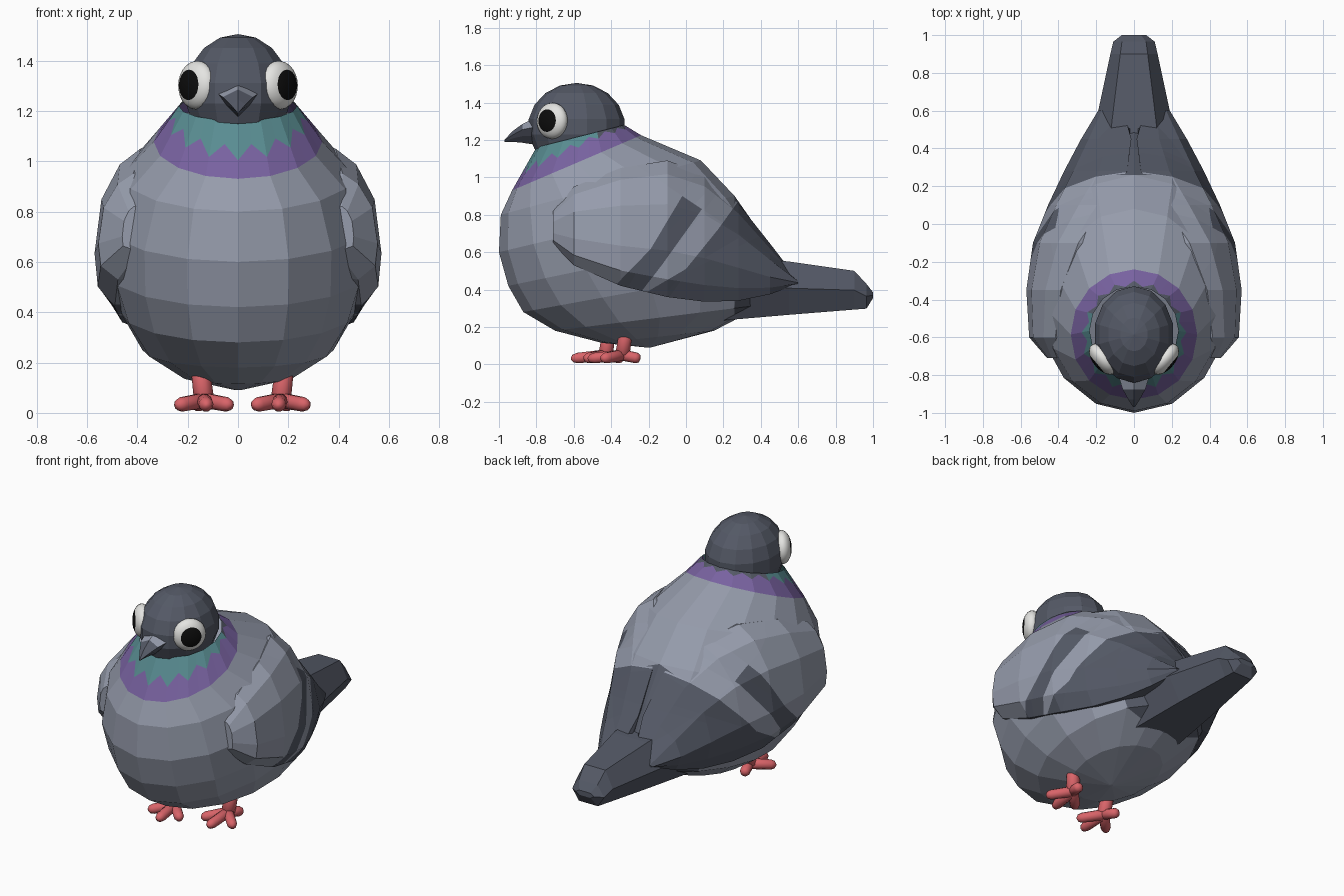
import bpy, bmesh, math
from mathutils import Vector, Matrix

if "Cube" in bpy.data.objects:
    bpy.data.objects.remove(bpy.data.objects["Cube"])


def mat(name, r, g, b):
    m = bpy.data.materials.new(name)
    m.diffuse_color = (r, g, b, 1)
    m.use_nodes = True
    m.node_tree.nodes["Principled BSDF"].inputs["Base Color"].default_value = m.diffuse_color
    return m


LIGHT = mat("light grey", .305, .333, .413)
DARK = mat("slate grey", .089, .1, .133)
TEAL = mat("teal", .098, .262, .283)
PURPLE = mat("purple", .188, .122, .352)
PINK = mat("pink", .694, .127, .141)
WHITE = mat("eye white", .78, .78, .76)
BLACK = mat("black", .004, .004, .004)


def finish(bm, name, mats, rule=None, smooth=False):
    bmesh.ops.recalc_face_normals(bm, faces=bm.faces)
    for f in bm.faces:
        f.smooth = smooth
        if rule:
            f.material_index = rule(f.calc_center_median())
    me = bpy.data.meshes.new(name)
    bm.to_mesh(me)
    bm.free()
    for m in mats:
        me.materials.append(m)
    ob = bpy.data.objects.new(name, me)
    bpy.context.collection.objects.link(ob)
    return ob


def loft(rings, cap=True):
    """Skin a list of closed rings that have the same point count."""
    bm = bmesh.new()
    vs = [[bm.verts.new(p) for p in r] for r in rings]
    n = len(rings[0])
    for a, b in zip(vs, vs[1:]):
        for i in range(n):
            j = (i + 1) % n
            bm.faces.new((a[i], a[j], b[j], b[i]))
    if cap:
        bm.faces.new(vs[0])
        bm.faces.new(vs[-1])
    return bm


def cut(bm, a, b):
    """Slice along the side-view line a-b, given as (y, z)."""
    bmesh.ops.bisect_plane(bm, geom=bm.verts[:] + bm.edges[:] + bm.faces[:], dist=1e-5,
                           plane_co=(0, *a), plane_no=(0, b[1] - a[1], a[0] - b[0]))


def tilted(yf, zf, yb, zb, w, n=16):
    """Tilted ellipse through a front and a back point of the side profile."""
    out = []
    for i in range(n):
        t = 2 * math.pi * i / n
        k = (1 - math.cos(t)) / 2
        out.append(Vector((w * math.sin(t), yf + (yb - yf) * k, zf + (zb - zf) * k)))
    return out


# Body
neck = (-.80, 1.16, -.33, 1.28, .235)
collar = (-.93, .93, -.24, 1.225, .335)
rings = [tilted(*r) for r in (
    collar, (-.99, .80, .08, 1.09, .46), (-1.0, .60, .26, .90, .525),
    (-.95, .42, .40, .70, .52), (-.87, .28, .50, .53, .47),
    (-.70, .18, .42, .32, .38), (-.45, .115, .15, .18, .23), (-.21, .09, -.19, .09, .01))]
bm = loft(rings)
cut(bm, (.26, 0), (.26, 1))
finish(bm, "body", [LIGHT, DARK], lambda c: int(c.y > .26))

# Collar with a zigzag boundary between its colours
def doubled(r):
    out = []
    for i, p in enumerate(r):
        out += [p, (p + r[(i + 1) % len(r)]) / 2]
    return out


top, low = doubled(tilted(*neck)), doubled(tilted(*collar))
zig = []
for i in range(32):
    c = math.cos(2 * math.pi * i / 32)
    f = max(.3 + .25 * c, .2) + (.13 if i % 2 == 0 else -.13)
    zig.append(top[i].lerp(low[i], f))
bm = loft([top, zig, low], cap=False)
for k, f in enumerate(bm.faces):
    c = math.cos(2 * math.pi * (k % 32 + .5) / 32)
    f.material_index = 1 if k >= 32 else (0 if c > -.45 else 2)
finish(bm, "collar", [TEAL, PURPLE, DARK])

# Head
bm = bmesh.new()
bmesh.ops.create_uvsphere(bm, u_segments=14, v_segments=9, radius=1,
                          matrix=Matrix.Translation((0, -.585, 1.27)) @ Matrix.Diagonal((.215, .26, .235, 1)))
finish(bm, "head", [DARK])

# Beak with a pale patch on top
def beak_ring(y, zt, zm, zb, w):
    return [(0, y, zt), (w, y, zm), (w * .6, y, (zm + zb) / 2), (0, y, zb),
            (-w * .6, y, (zm + zb) / 2), (-w, y, zm)]


bm = loft([beak_ring(-.78, 1.33, 1.275, 1.17, .09), beak_ring(-.875, 1.285, 1.255, 1.185, .06),
           beak_ring(-.93, 1.245, 1.225, 1.19, .03), beak_ring(-.97, 1.20, 1.197, 1.19, .005)])
finish(bm, "beak", [DARK, LIGHT], lambda c: int(c.z > 1.275 and c.y > -.875 and c.y < -.79))

# Tail
def tail_ring(y, zt, zb, w):
    zm = (zt + zb) / 2
    return [(.58 * w, y, zt), (w, y, zm), (.6 * w, y, zb),
            (-.6 * w, y, zb), (-w, y, zm), (-.58 * w, y, zt)]


bm = loft([tail_ring(.2, .58, .235, .26), tail_ring(.55, .55, .265, .2), tail_ring(.9, .5, .293, .125),
           tail_ring(.965, .43, .298, .11), tail_ring(1.0, .385, .355, .065)])
finish(bm, "tail", [DARK])

# Wings: y, top z, low z, half width, top inset share
WING = [(-.71, .82, .64, .46, .9), (-.60, .95, .53, .555, .75), (-.35, 1.05, .42, .57, .68),
        (-.10, 1.09, .36, .535, .55), (.10, 1.02, .335, .455, .35), (.28, .86, .34, .37, .1),
        (.45, .645, .375, .28, .05), (.60, .45, .43, .19, .3)]
SHAPE = [(0, 0), (.1, .45), (.32, .85), (.66, 1), (.87, .93)]
REAR = [(.30, .90), (.17, .72), (0, .51), (-.23, .375), (-.34, .32)]
BAR_FRONT = [(-.02, .90), (-.19, .615), (-.40, .40)]
BAR_BACK = [(.085, .83), (-.13, .53), (-.25, .375)]
BAR_TOP = [(-.02, .90), (.085, .83)]


def behind(c, line):
    for a, b in zip(line, line[1:]):
        if c.z >= b[1] or b is line[-1]:
            return c.y > a[0] + (b[0] - a[0]) * (c.z - a[1]) / (b[1] - a[1])


def wing_colour(c):
    if behind(c, REAR):
        return 1
    under_top = c.z < .90 - (c.y + .02) * .07 / .105
    return int(under_top and behind(c, BAR_FRONT) and not behind(c, BAR_BACK))


for side, s in (("left", -1), ("right", 1)):
    rings = []
    for y, zt, zl, w, x0 in WING:
        h = zt - zl
        r = [(s * w * (x0 + (1 - x0) * f), y, zt - h * t) for t, f in SHAPE]
        r += [(s * w * .86, y, zl), (s * w * .08, y, zl + .1 * h), (s * w * .08, y, zt - .12 * h)]
        rings.append(r)
    bm = loft(rings)
    for line in (REAR, BAR_FRONT, BAR_BACK, BAR_TOP):
        for a, b in zip(line, line[1:]):
            cut(bm, a, b)
    finish(bm, side + "_wing", [LIGHT, DARK], wing_colour)

    # Eye: flattened ball whose pole caps form the pupil
    axis = Vector((s * .77, -.64, .03)).normalized()
    centre = Vector((s * .163, -.715, 1.302))
    bm = bmesh.new()
    bmesh.ops.create_uvsphere(bm, u_segments=24, v_segments=14, radius=1)
    for f in bm.faces:
        f.material_index = int(f.calc_center_median().z > math.cos(math.radians(38.6)))
    bm.transform(Matrix.Translation(centre) @ axis.to_track_quat('Z', 'Y').to_matrix().to_4x4()
                 @ Matrix.Diagonal((.097, .097, .055, 1)))
    finish(bm, side + "_eye", [WHITE, BLACK], smooth=True)

    # Foot: leg, three front toes and a back toe
    ox, oy = (.17, -.34) if s > 0 else (-.135, -.43)
    ankle = Vector((ox, oy, .05))
    parts = [("leg", ankle + Vector((s * .015, .02, .13)), .04),
             ("middle_toe", Vector((ox - s * .01, oy - .185, .03)), .031),
             ("outer_toe", Vector((ox + s * .11, oy - .11, .03)), .031),
             ("inner_toe", Vector((ox - s * .11, oy - .11, .03)), .031),
             ("back_toe", Vector((ox + s * .03, oy + .095, .03)), .031)]
    for name, tip, rad in parts:
        d = tip - ankle
        q = d.to_track_quat('Z', 'Y')
        rings = []
        for t, k in ((-.08, .5), (.05, 1), (.8, .95), (.94, .7), (1, .2)):
            rings.append([ankle + d * t + q @ Vector((rad * k * math.cos(a), rad * k * math.sin(a), 0))
                          for a in [math.pi * i / 5 for i in range(10)]])
        for r in rings:
            for p in r:
                p.z = max(p.z, 0)
        finish(loft(rings), side + "_" + name, [PINK], smooth=True)
